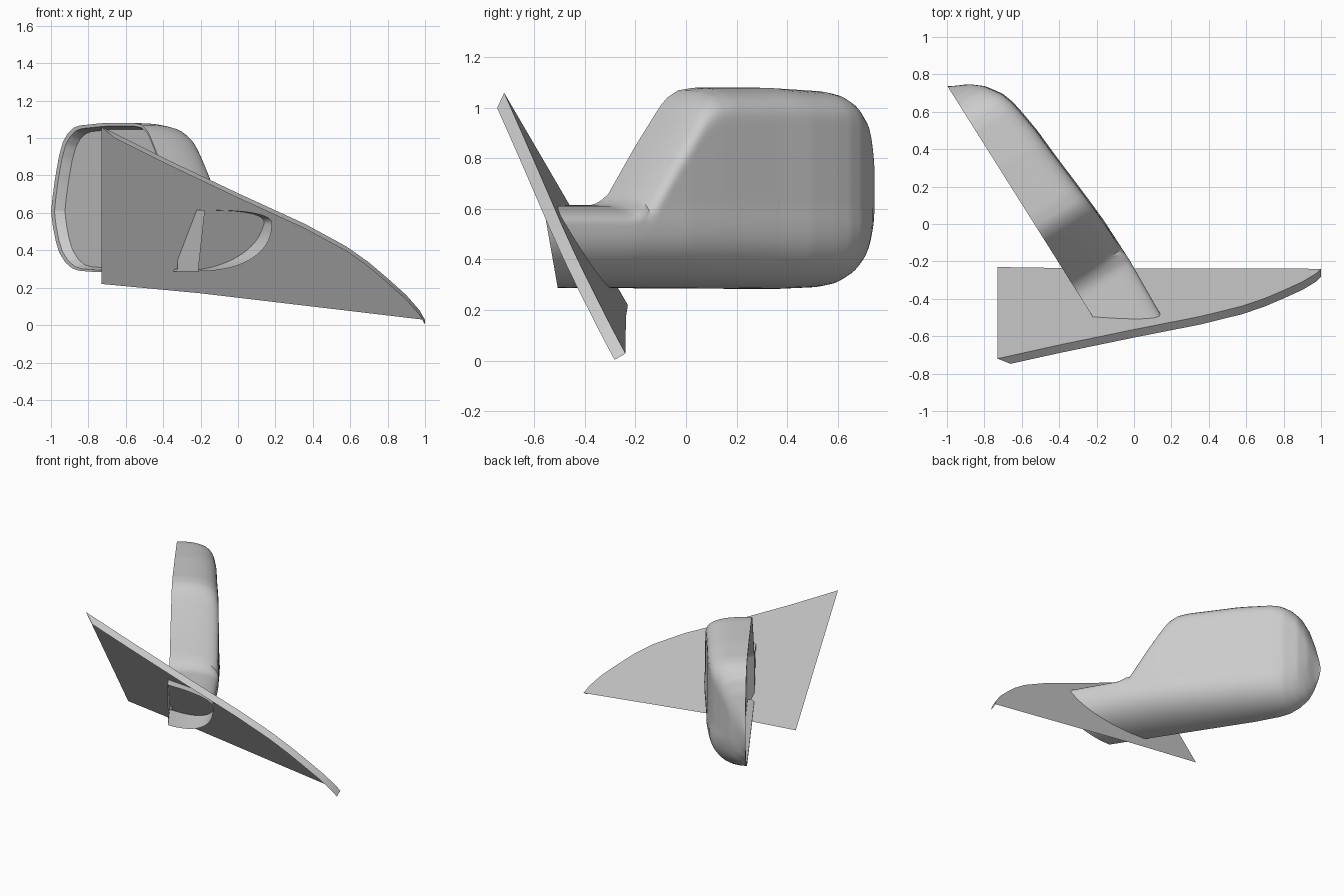
import bpy, bmesh, math
from mathutils import Vector
from mathutils.bvhtree import BVHTree

if "Cube" in bpy.data.objects:
    bpy.data.objects.remove(bpy.data.objects["Cube"])

grey = bpy.data.materials.new("plain_grey")
grey.use_nodes = True
GREY = (0.6, 0.6, 0.6, 1)
grey.diffuse_color = GREY
grey.node_tree.nodes["Principled BSDF"].inputs["Base Color"].default_value = GREY


def finish(name, bm, angle=38):
    bmesh.ops.remove_doubles(bm, verts=bm.verts, dist=0.0004)
    bmesh.ops.recalc_face_normals(bm, faces=bm.faces)
    mesh = bpy.data.meshes.new(name)
    bm.to_mesh(mesh)
    bm.free()
    ob = bpy.data.objects.new(name, mesh)
    bpy.context.collection.objects.link(ob)
    mesh.materials.append(grey)
    bpy.ops.object.select_all(action='DESELECT')
    ob.select_set(True)
    bpy.context.view_layer.objects.active = ob
    bpy.ops.object.shade_smooth_by_angle(angle=math.radians(angle))


def lerp(table, x):
    if x <= table[0][0]:
        return table[0][1]
    for (x0, v0), (x1, v1) in zip(table, table[1:]):
        if x <= x1:
            return v0 + (v1 - v0) * (x - x0) / (x1 - x0)
    return table[-1][1]


def strip(bm, a, b):
    for i in range(len(a) - 1):
        bm.faces.new([a[i], a[i + 1], b[i + 1], b[i]])


# Housing frame: along runs down the glass, out points to the back shell
along = Vector((-0.533, 0.846, 0))
out = Vector((0.846, 0.533, 0))


def place(u, z, d):
    return along * u + out * (d - 0.451) + Vector((0, 0, z))


# Lower and upper edge heights (by y on the glass plane), shell depth (by u)
LOW = [(-0.92, 0.29), (0, 0.285), (0.35, 0.283), (0.5, 0.29), (0.56, 0.302), (0.62, 0.335),
       (0.67, 0.385), (0.7, 0.445), (0.725, 0.525), (0.735, 0.575), (0.74, 0.61)]
TOP = [(-0.38, 0.615), (-0.345, 0.625), (-0.31, 0.655), (-0.2, 0.85), (-0.1, 1.01),
       (-0.07, 1.045), (-0.03, 1.07), (0.03, 1.08), (0.3, 1.08), (0.5, 1.067),
       (0.55, 1.055), (0.6, 1.025), (0.64, 0.98), (0.675, 0.9), (0.708, 0.78),
       (0.73, 0.675), (0.74, 0.61)]
DEPTH = [(-0.8, 0.305), (-0.5, 0.313), (-0.15, 0.328), (0.1, 0.325), (0.25, 0.315),
         (0.546, 0.29), (0.7, 0.28), (0.827, 0.263), (0.9, 0.25), (0.965, 0.228),
         (1.05, 0.17), (1.1, 0.11), (1.13, 0.05), (1.158, 0)]


def shell_depth(u, z):
    y = -0.24 + 0.846 * u

    def rounding(e, radius, p):
        k = 1 - min(max(e / radius, 0), 1)
        return max(1 - k ** p, 0) ** (1 / p)
    s = min(max((z - 0.54) / 0.07, 0), 1)
    shelf = 1 - 0.02 * s * s * (3 - 2 * s)
    top_radius = 0.08 if u < -0.1 else 0.13
    return (lerp(DEPTH, u) * shelf * rounding(lerp(TOP, y) - z, top_radius, 2.7)
            * rounding(z - lerp(LOW, y), 0.23, 2.2))


# Mirror housing with its arm: lofted sections, then a recessed glass
bm = bmesh.new()
COLS, ROWS = 100, 36
grid = []
for i in range(COLS + 1):
    u = -0.8 + 1.958 * math.sin(i / COLS * math.pi / 2)
    y = -0.24 + 0.846 * u
    z0, z1 = lerp(LOW, y), lerp(TOP, y)
    column = []
    for j in range(ROWS + 1):
        z = z0 + (z1 - z0) * (1 - math.cos(math.pi * j / ROWS)) / 2
        column.append((u, z, shell_depth(u, z)))
    grid.append(column)
verts = [[bm.verts.new(place(*p)) for p in c] for c in grid]
for a, b in zip(verts, verts[1:]):
    strip(bm, a, b)
shell = BVHTree.FromBMesh(bm)

rim = [c[0] for c in grid] + [c[-1] for c in reversed(grid)]
rim += [grid[0][j] for j in range(ROWS - 1, -1, -1)]


def rim_loop(scale, near, depth):
    loop = []
    for u, z, _ in rim:
        loop.append(bm.verts.new(place(max(0.2 + (u - 0.2) * scale, near),
                                       0.6 + (z - 0.6) * scale, depth)))
    return loop


loops = [rim_loop(1, -2, 0), rim_loop(0.965, -0.11, 0),
         rim_loop(0.95, -0.1, 0.015), rim_loop(0.93, -0.08, 0.045)]
for a, b in zip(loops, loops[1:]):
    strip(bm, a, b)
centre = bm.verts.new(place(0.3, 0.6, 0.045))
for a, b in zip(loops[-1], loops[-1][1:]):
    bm.faces.new((a, b, centre))
bmesh.ops.remove_doubles(bm, verts=bm.verts, dist=0.0004)

# Trim the arm, leaving a hollow end in front of the plate
bmesh.ops.bisect_plane(bm, geom=bm.verts[:] + bm.edges[:] + bm.faces[:],
                       plane_co=(0, -0.51, 0.3), plane_no=(0, -1, -0.175), clear_outer=True)
finish("mirror_housing", bm)

# Indicator lamp: thin raised panel that wraps round the shell's outer end
LAMP_TOP = [(0, 0.585), (0.03, 0.65), (0.07, 0.695), (0.13, 0.73), (0.2, 0.75),
            (0.35, 0.758), (1, 0.768)]
bm = bmesh.new()
lamp, base = [], []
N, M = 48, 12
for i in range(N + 1):
    s = i / N
    low = 0.563 + 0.012 * s
    high = lerp(LAMP_TOP, s)
    top_row, base_row = [], []
    for j in range(M + 1):
        t = j / M
        z = low + (high - low) * t
        u = 0.527 + s * (0.595 - 0.035 * t)
        hit, normal, _, _ = shell.find_nearest(place(u, z, shell_depth(u, z)))
        if normal.dot(out + along) < 0:
            normal = -normal
        top_row.append(bm.verts.new(hit + normal * 0.006))
        base_row.append(bm.verts.new(hit - normal * 0.002))
    lamp.append(top_row)
    base.append(base_row)
for a, b in zip(lamp, lamp[1:]):
    strip(bm, a, b)
strip(bm, lamp[0], base[0])
strip(bm, lamp[-1], base[-1])
for j in (0, M):
    strip(bm, [r[j] for r in lamp], [r[j] for r in base])
finish("indicator_lamp", bm)

# Triangular mounting plate: a leaning sheet with a flange folded forward
CURVE = [(1, 0.028), (0.97, 0.08), (0.9, 0.16), (0.8, 0.25), (0.7, 0.335), (0.58, 0.42),
         (0.36, 0.54), (0, 0.705), (-0.4, 0.895), (-0.66, 1.025), (-0.73, 1.06)]
bm = bmesh.new()
sheet = [bm.verts.new((x, -0.153 - 0.07 * x - 0.583 * z, z))
         for x, z in CURVE + [(-0.73, 0.22), (-0.2, 0.17)]]
bm.faces.new(sheet)
facing = Vector((0, -1, -0.583)).normalized() * 0.05
edge = sheet[:len(CURVE)]
fold = [bm.verts.new(v.co + facing) for v in edge[:-1]]
strip(bm, edge[:-1], fold)
bm.faces.new((edge[-2], edge[-1], fold[-1]))
finish("mounting_plate", bm, angle=20)
